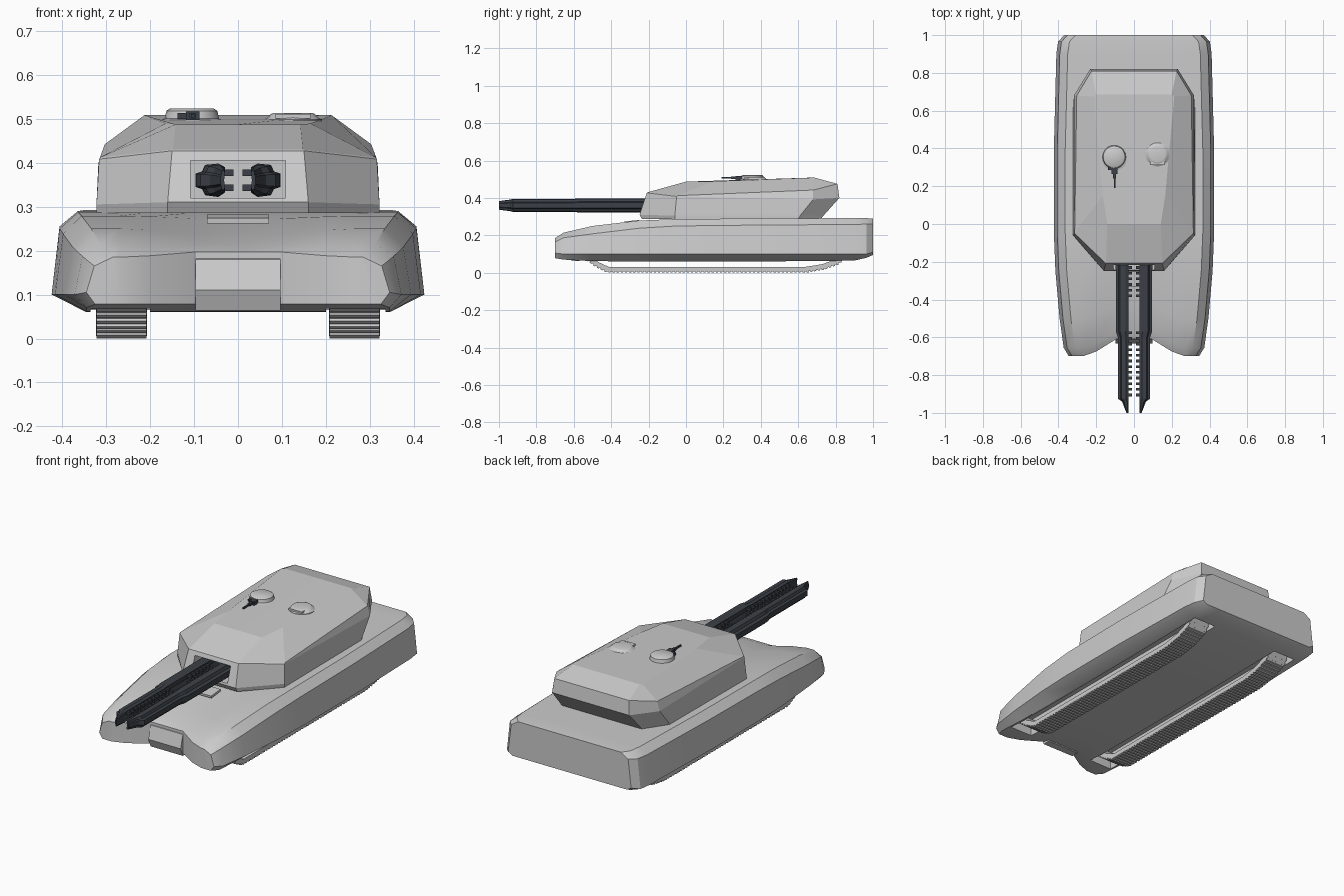
import bpy, bmesh, math
from mathutils import Vector, Matrix

if "Cube" in bpy.data.objects:
    bpy.data.objects.remove(bpy.data.objects["Cube"])

DARK = bpy.data.materials.new("gunmetal")
DARK.diffuse_color = (0.045, 0.053, 0.065, 1)
DARK.use_nodes = True
DARK.node_tree.nodes["Principled BSDF"].inputs["Base Color"].default_value = DARK.diffuse_color


def make(name, verts, faces, sym=False, angle=None, mat=None):
    """Mesh object; sym adds the copy mirrored in x and welds the seam."""
    if sym:
        n = len(verts)
        verts = list(verts) + [(-x, y, z) for x, y, z in verts]
        faces = list(faces) + [[i + n for i in reversed(f)] for f in faces]
    me = bpy.data.meshes.new(name)
    me.from_pydata([tuple(v) for v in verts], [], [list(f) for f in faces])
    bm = bmesh.new()
    bm.from_mesh(me)
    bmesh.ops.remove_doubles(bm, verts=bm.verts, dist=0.0002)
    bmesh.ops.recalc_face_normals(bm, faces=bm.faces)
    bm.to_mesh(me)
    bm.free()
    ob = bpy.data.objects.new(name, me)
    bpy.context.collection.objects.link(ob)
    if mat:
        me.materials.append(mat)
    if angle:
        smooth(ob, angle)
    return ob


def smooth(ob, angle):
    bpy.ops.object.select_all(action='DESELECT')
    ob.select_set(True)
    bpy.context.view_layer.objects.active = ob
    bpy.ops.object.shade_smooth_by_angle(angle=math.radians(angle))


def loft(rings, wrap=True, caps=True):
    """Vertices and faces of a skin over rings of equal length."""
    n = len(rings[0])
    verts = [p for r in rings for p in r]
    faces = []
    for k in range(len(rings) - 1):
        for i in range(n if wrap else n - 1):
            j = (i + 1) % n
            faces.append([k * n + i, k * n + j, (k + 1) * n + j, (k + 1) * n + i])
    if caps:
        faces += [list(range(n)), [(len(rings) - 1) * n + i for i in range(n)]]
    return verts, faces


def boxes(items):
    """Boxes given as (centre, size, tilt about x)."""
    verts, faces = [], []
    for c, s, a in items:
        b = len(verts)
        rot = Matrix.Rotation(a, 3, 'X')
        for x in (-.5, .5):
            for y in (-.5, .5):
                for z in (-.5, .5):
                    verts.append(Vector(c) + rot @ Vector((x * s[0], y * s[1], z * s[2])))
        for f in ((0, 1, 3, 2), (4, 6, 7, 5), (0, 4, 5, 1), (2, 3, 7, 6), (0, 2, 6, 4), (1, 5, 7, 3)):
            faces.append([b + i for i in f])
    return [tuple(v) for v in verts], faces


def cut(ob, cutter):
    m = ob.modifiers.new("cut", 'BOOLEAN')
    m.object, m.operation, m.solver = cutter, 'DIFFERENCE', 'EXACT'
    bpy.context.view_layer.objects.active = ob
    bpy.ops.object.modifier_apply(modifier=m.name)
    bpy.data.objects.remove(cutter)


def lathe(name, x, y, profile, seg=20):
    rings = [[(x + r * math.cos(2 * math.pi * i / seg), y + r * math.sin(2 * math.pi * i / seg), z)
              for i in range(seg)] for r, z in profile]
    return make(name, *loft(rings), angle=35)


# Hull: half sections along y, with a notch pulled back between the two prongs
def hull_ring(y, n, w, zt, zs, zw, zb, dip):
    cols = [(0, .09), (.095, .09), (.2, .025), (.27, 0)]
    top = [(x, y + n * b, zt - dip * b / .09) for x, b in cols]
    side = [(w - .06, y, zt), (w - .018, y, zs), (w, y, zw), (min(.345, w - .02), y, zb)]
    return top + side + [(x, y + n * b, zb) for x, b in reversed(cols)]


stations = [
    (-.70, 1, .345, .185, .165, .105, .078, -.012),
    (-.655, 1, .372, .214, .187, .10, .07, .0),
    (-.50, .8, .394, .25, .208, .10, .062, .012),
    (-.25, .4, .416, .279, .238, .10, .06, .006),
    (-.05, 0, .424, .287, .25, .10, .06, 0),
    (.40, 0, .424, .29, .255, .10, .06, 0),
    (.90, 0, .411, .292, .258, .10, .065, 0),
    (.965, 0, .402, .292, .26, .10, .08, 0),
    (1.0, 0, .37, .289, .262, .11, .095, 0)]
hv, hf = loft([hull_ring(*s) for s in stations], wrap=False, caps=False)
for b in (0, 12 * (len(stations) - 1)):
    hf += [[b + i, b + i + 1, b + 10 - i, b + 11 - i] for i in range(4)] + [[b + 4, b + 5, b + 6, b + 7]]
hull = make("hull", hv, hf, sym=True)
cut(hull, make("track_slots", *boxes([((.2675, .15, .06), (.135, 1.48, .2), 0)]), sym=True))
smooth(hull, 28)

# Wedge plate on the nose and the driver's hatch strip
nose = [(-.59, .197), (-.612, .18), (-.632, .11), (-.612, .064), (-.57, .064)]
make("nose_plate", *loft([[(x, y, z) for y, z in nose] for x in (-.097, .097)]))
make("driver_hatch", *boxes([((0, -.29, .272), (.14, .08, .012), .1)]))

# Turret: half rings stacked upward, front to rear
rings = [
    [(0, -.235, .286), (.16, -.235, .286), (.322, -.06, .286), (.322, .60, .286), (.24, .72, .286), (0, .72, .286)],
    [(0, -.248, .31), (.16, -.248, .31), (.322, -.06, .305), (.322, .61, .305), (.24, .735, .305), (0, .735, .305)],
    [(0, -.21, .427), (.15, -.21, .427), (.316, -.05, .408), (.318, .68, .392), (.232, .82, .40), (0, .82, .40)],
    [(0, -.205, .43), (.148, -.205, .43), (.314, -.045, .412), (.303, .68, .442), (.225, .81, .475), (0, .81, .475)],
    [(0, .0, .487), (.142, .0, .487), (.165, .15, .489), (.213, .675, .508), (.2, .685, .509), (0, .685, .509)]]
turret = make("turret", *loft(rings, wrap=False), sym=True)
cut(turret, make("gun_port", *boxes([((0, -.2, .3625), (.215, .2, .085), 0)])))

# Twin rail guns: faceted channel section, stepped and tapered to a blade tip
section = [(.03, .39), (.045, .398), (.075, .395), (.082, .38), (.097, .375), (.097, .345),
           (.082, .34), (.075, .326), (.045, .322), (.03, .332), (.04, .36)]


def rail_ring(y, sx, sz):
    return [(.03 + (x - .03) * sx, y, .36 + (z - .36) * sz) for x, z in section]


make("gun_rails", *loft([rail_ring(*r) for r in (
    (-.11, 1, 1), (-.57, .98, 1), (-.60, .82, .92), (-.925, .82, .92), (-.94, .5, .82), (-1.0, .15, .6))]),
    sym=True, mat=DARK)

# Teeth along the inner side of the rails
teeth = []
for start, count in ((-.23, 6), (-.575, 12)):
    for i in range(count):
        for z in (.343, .377):
            teeth.append(((.023, start - i * .03, z), (.026, .014, .014), 0))
make("gun_teeth", *boxes(teeth), sym=True, mat=DARK)

# Tracks: curved bands with cleats
path = [(-.585, .14), (-.535, .075), (-.48, .035), (-.42, .006), (.64, .006), (.74, .022), (.82, .052), (.875, .13)]
inner = [(-.555, .14), (-.51, .088), (-.465, .055), (-.41, .03), (.63, .03), (.73, .046), (.805, .074), (.85, .13)]
pts = list(zip(path, inner))
make("tracks", *loft([[(.207, *o), (.323, *o), (.323, *i), (.207, *i)] for o, i in pts]), sym=True)
cleats = []
for (y0, z0), (y1, z1) in zip(path, path[1:]):
    length = math.hypot(y1 - y0, z1 - z0)
    n = max(1, round(length / .022))
    for k in range(n):
        t = (k + .5) / n
        cleats.append(((.265, y0 + t * (y1 - y0), z0 + t * (z1 - z0)), (.114, .012, .012),
                       math.atan2(z1 - z0, y1 - y0)))
make("track_cleats", *boxes(cleats), sym=True)

# Roof hatches
lathe("left_cupola", -.105, .355, [(.072, .485), (.072, .497), (.062, .5), (.058, .518), (.05, .523)])
lathe("right_hatch", .125, .37, [(.066, .488), (.066, .498), (.058, .502), (.05, .511), (.042, .513)])
make("right_hatch_block", *boxes([((.125, .325, .506), (.08, .025, .01), 0)]))

# Roof machine gun
make("roof_gun", *boxes([
    ((-.103, .295, .507), (.03, .06, .02), 0),
    ((-.103, .235, .507), (.008, .09, .008), 0),
    ((-.103, .255, .507), (.014, .03, .013), 0),
    ((-.128, .30, .506), (.02, .03, .014), 0)]), mat=DARK)
